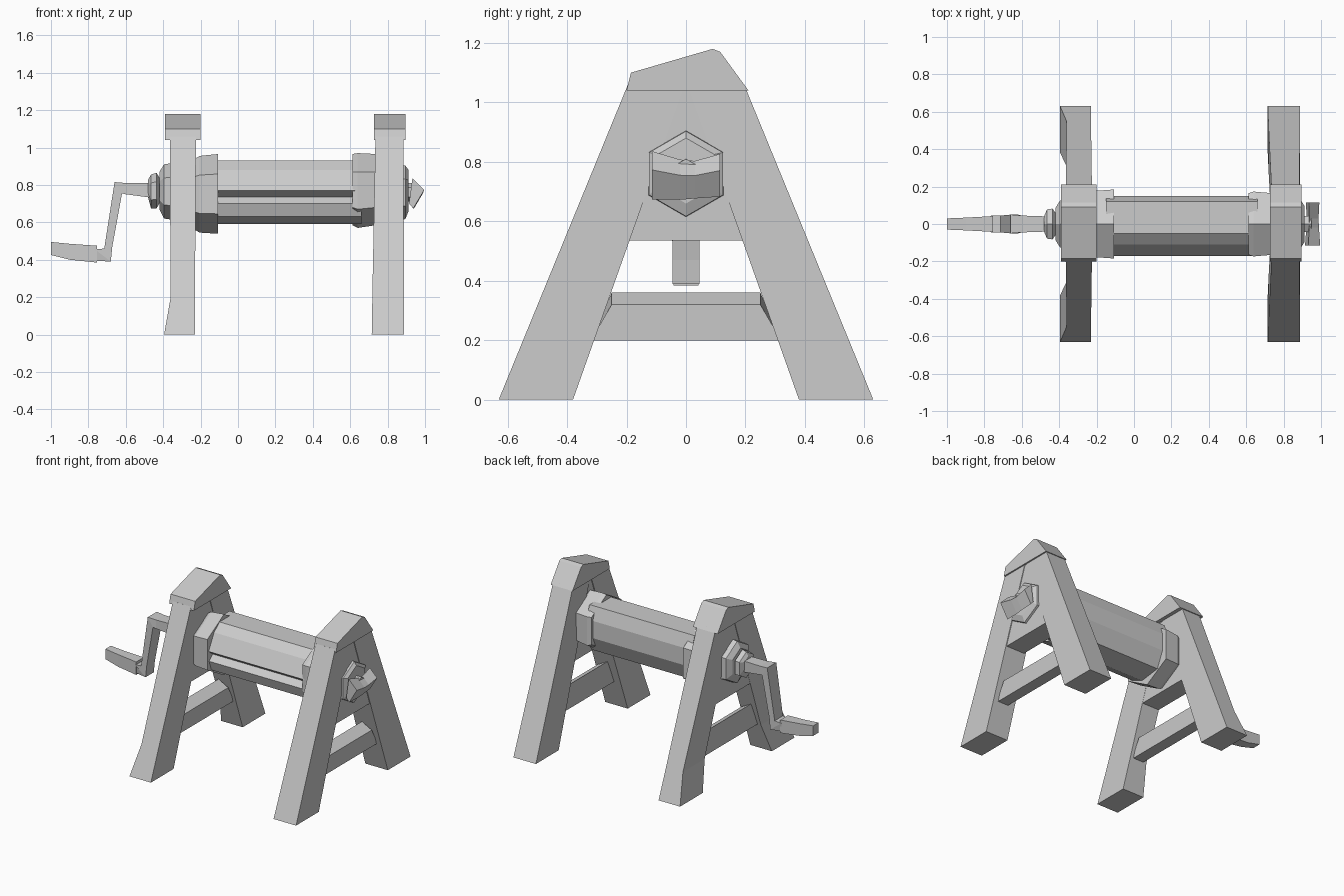
import bpy, bmesh
from math import cos, sin, pi

if "Cube" in bpy.data.objects:
    bpy.data.objects.remove(bpy.data.objects["Cube"])


def loft(name, rings):
    """Skin a list of equal-length point rings and cap both ends."""
    bm = bmesh.new()
    vs = [[bm.verts.new(p) for p in ring] for ring in rings]
    n = len(rings[0])
    for a, b in zip(vs, vs[1:]):
        for i in range(n):
            j = (i + 1) % n
            bm.faces.new((a[i], a[j], b[j], b[i]))
    bm.faces.new(vs[0])
    bm.faces.new(vs[-1])
    bmesh.ops.recalc_face_normals(bm, faces=bm.faces)
    me = bpy.data.meshes.new(name)
    bm.to_mesh(me)
    bm.free()
    ob = bpy.data.objects.new(name, me)
    bpy.context.collection.objects.link(ob)
    return ob


def prism(name, profile, x0, x1):
    """Extrude a (y, z) profile along x."""
    return loft(name, [[(x, y, z) for y, z in profile] for x in (x0, x1)])


def hexes(name, stations, sides=6):
    """Hexagonal sections along x: (x, radius, centre z), a corner pointing up."""
    return loft(name, [[(x, r * sin(2 * pi * i / sides), cz + r * cos(2 * pi * i / sides))
                        for i in range(sides)] for x, r, cz in stations])


def leg(name, s, levels):
    """Slanted leg; levels are (z, x0, x1)."""
    rings = []
    for z, x0, x1 in levels:
        yo, yi = 0.63 - 0.41 * z, 0.38 - 0.355 * z
        rings.append([(x0, s * yo, z), (x1, s * yo, z), (x1, s * yi, z), (x0, s * yi, z)])
    return loft(name, rings)


# A-frames: legs, panel, roof cap and brace
frames = {
    "left": ([(0, -0.395, -0.23), (0.2, -0.36, -0.23), (1.06, -0.365, -0.225)], -0.39, -0.2),
    "right": ([(0, 0.715, 0.888), (0.3, 0.72, 0.887), (1.06, 0.735, 0.885)], 0.727, 0.895),
}
panel = [(-0.2, 0.535), (0.2, 0.535), (0.12, 1.05), (-0.12, 1.05)]
cap = [(-0.2, 1.04), (0.21, 1.04), (0.115, 1.17), (0.09, 1.18), (-0.185, 1.10)]
for side, (levels, c0, c1) in frames.items():
    leg(side + "_front_leg", -1, levels)
    leg(side + "_back_leg", 1, levels)
    x0, x1 = levels[2][1:]
    prism(side + "_panel", panel, x0 + 0.004, x1 - 0.004)
    prism(side + "_roof_cap", cap, c0, c1)
    m = (x0 + x1) / 2
    loft(side + "_brace", [[(m - 0.04, s * 0.32, 0.2), (m + 0.04, s * 0.32, 0.2),
                            (m + 0.045, s * 0.25, 0.32), (m - 0.03, s * 0.25, 0.36)]
                           for s in (-1, 1)])

# Drum with a groove along its front, and its end flanges
drum = [(-0.05, 0.93), (0.12, 0.93), (0.15, 0.84), (0.15, 0.72), (0.1, 0.61), (-0.05, 0.59),
        (-0.14, 0.63), (-0.165, 0.70), (-0.125, 0.735), (-0.17, 0.77), (-0.11, 0.88)]
prism("drum", drum, -0.15, 0.66)
hexes("left_flange", [(-0.23, 0.19, 0.75), (-0.205, 0.205, 0.75), (-0.107, 0.213, 0.752)])
hexes("right_flange", [(0.612, 0.19, 0.775), (0.64, 0.2, 0.77), (0.74, 0.19, 0.775)])

# Axle and outer bosses
hexes("axle", [(-0.45, 0.05, 0.77), (0.95, 0.05, 0.76)])
hexes("left_boss", [(-0.36, 0.15, 0.765), (-0.395, 0.145, 0.765), (-0.42, 0.10, 0.77)])
hexes("right_boss", [(0.88, 0.145, 0.76), (0.895, 0.143, 0.76), (0.912, 0.11, 0.77)])
hexes("crank_collar", [(-0.41, 0.05, 0.77), (-0.435, 0.095, 0.77), (-0.465, 0.09, 0.765),
                       (-0.48, 0.05, 0.78)])

# Pinched end knob
section = [(-0.045, -0.06), (-0.02, -0.09), (0.045, 0.02), (-0.025, 0.09)]
loft("end_knob", [[(0.955 + dx * k, y, cz + dz * k) for dx, dz in section]
                  for y, k, cz in ((-0.115, 0.9, 0.755), (-0.02, 0.75, 0.74),
                                   (0.03, 0.7, 0.74), (0.115, 0.8, 0.755))])

# Crank: bent square bar mitred at the corners, then the grip
outline = [((-0.45, 0.81), (-0.45, 0.73)), ((-0.615, 0.755), (-0.615, 0.755)),
           ((-0.66, 0.815), (-0.62, 0.755)), ((-0.715, 0.46), (-0.672, 0.47)),
           ((-0.765, 0.455), (-0.68, 0.39)), ((-0.77, 0.455), (-0.765, 0.395))]
outline[1] = ((-0.6, 0.81), (-0.6, 0.75))
widths = [0.04, 0.045, 0.05, 0.045, 0.045, 0.035]
loft("crank_arm", [[(a[0], -w, a[1]), (a[0], w, a[1]), (b[0], w, b[1]), (b[0], -w, b[1])]
                   for (a, b), w in zip(outline, widths)])
loft("crank_grip", [[(x, s * y, z) for s, z in ((-1, z0), (1, z0), (1, z1), (-1, z1))]
                    for x, y, z0, z1 in ((-0.755, 0.042, 0.385, 0.475), (-0.9, 0.034, 0.40, 0.485),
                                         (-1.0, 0.03, 0.425, 0.495))])
